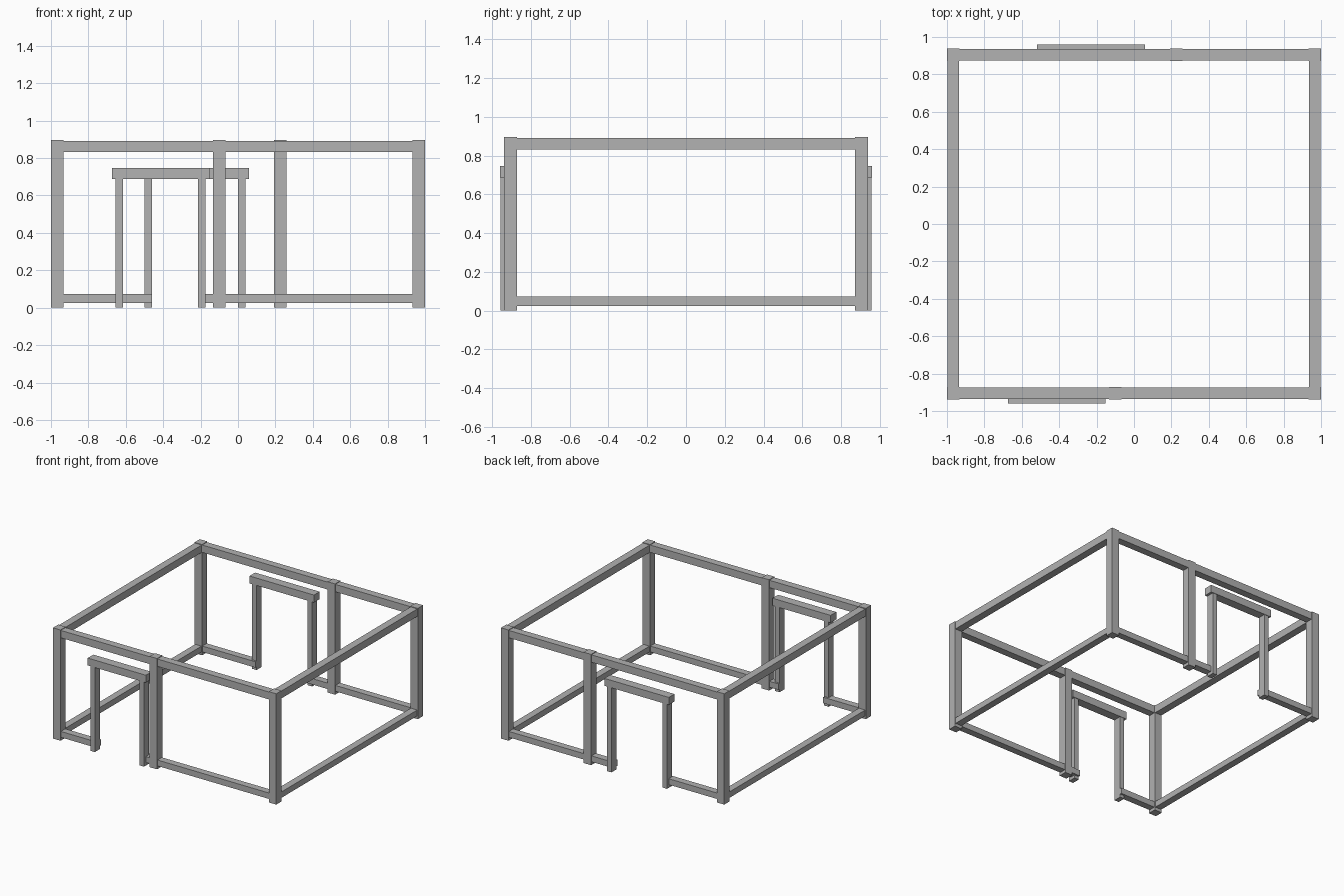
import bpy
import bmesh

if "Cube" in bpy.data.objects:
    bpy.data.objects.remove(bpy.data.objects["Cube"])

# Single flat grey for the whole frame
grey = bpy.data.materials.new("frame grey")
grey.diffuse_color = (0.445, 0.445, 0.445, 1)
grey.use_nodes = True
grey.node_tree.nodes["Principled BSDF"].inputs["Base Color"].default_value = grey.diffuse_color


def box(name, x, y, z):
    """Axis-aligned bar given (min, max) on each axis."""
    bm = bmesh.new()
    bmesh.ops.create_cube(bm, size=1)
    for v in bm.verts:
        for i, (lo, hi) in enumerate((x, y, z)):
            v.co[i] = (lo + hi) / 2 + v.co[i] * (hi - lo)
    mesh = bpy.data.meshes.new(name)
    bm.to_mesh(mesh)
    bm.free()
    mesh.materials.append(grey)
    obj = bpy.data.objects.new(name, mesh)
    bpy.context.collection.objects.link(obj)
    return obj


def span(side, inner, outer):
    """Range on the negative or positive side of an axis."""
    return (inner, outer) if side > 0 else (-outer, -inner)


POST_Z = (0, 0.897)
BEAM_Z = (0.832, 0.892)
RAIL_Z = (0.025, 0.073)

# Side walls: corner posts, top beam and bottom rail
for sx, side in ((-1, "left"), (1, "right")):
    for sy, end in ((-1, "front"), (1, "back")):
        box(f"{end}_{side}_corner_post", span(sx, 0.933, 1.0), span(sy, 0.872, 0.939), POST_Z)
    box(f"{side}_top_beam", span(sx, 0.936, 0.997), (-0.88, 0.88), BEAM_Z)
    box(f"{side}_bottom_rail", span(sx, 0.938, 0.995), (-0.88, 0.88), RAIL_Z)

# Front and back walls: middle post, top beam, split rail and door frame
# side, name, middle post centre, door frame (left, right) outer edges of jambs
WALLS = ((-1, "front", -0.101, -0.654, -0.173),
         (1, "back", 0.226, -0.499, 0.039))
JAMB = 0.04
for sy, wall, post_x, left, right in WALLS:
    box(f"{wall}_middle_post", (post_x - 0.033, post_x + 0.033), span(sy, 0.872, 0.939), POST_Z)
    box(f"{wall}_top_beam", (-0.94, 0.94), span(sy, 0.875, 0.935), BEAM_Z)
    # Rails stop at the inner edge of the door opening
    box(f"{wall}_left_rail", (-0.94, left + JAMB), span(sy, 0.877, 0.933), RAIL_Z)
    box(f"{wall}_right_rail", (right - JAMB, 0.94), span(sy, 0.877, 0.933), RAIL_Z)
    # Door frame
    jamb_y = span(sy, 0.892, 0.956)
    box(f"{wall}_door_left_jamb", (left, left + JAMB), jamb_y, (0, 0.69))
    box(f"{wall}_door_right_jamb", (right - JAMB, right), jamb_y, (0, 0.69))
    box(f"{wall}_door_lintel", (left - 0.02, right + 0.02), span(sy, 0.888, 0.96), (0.687, 0.747))
